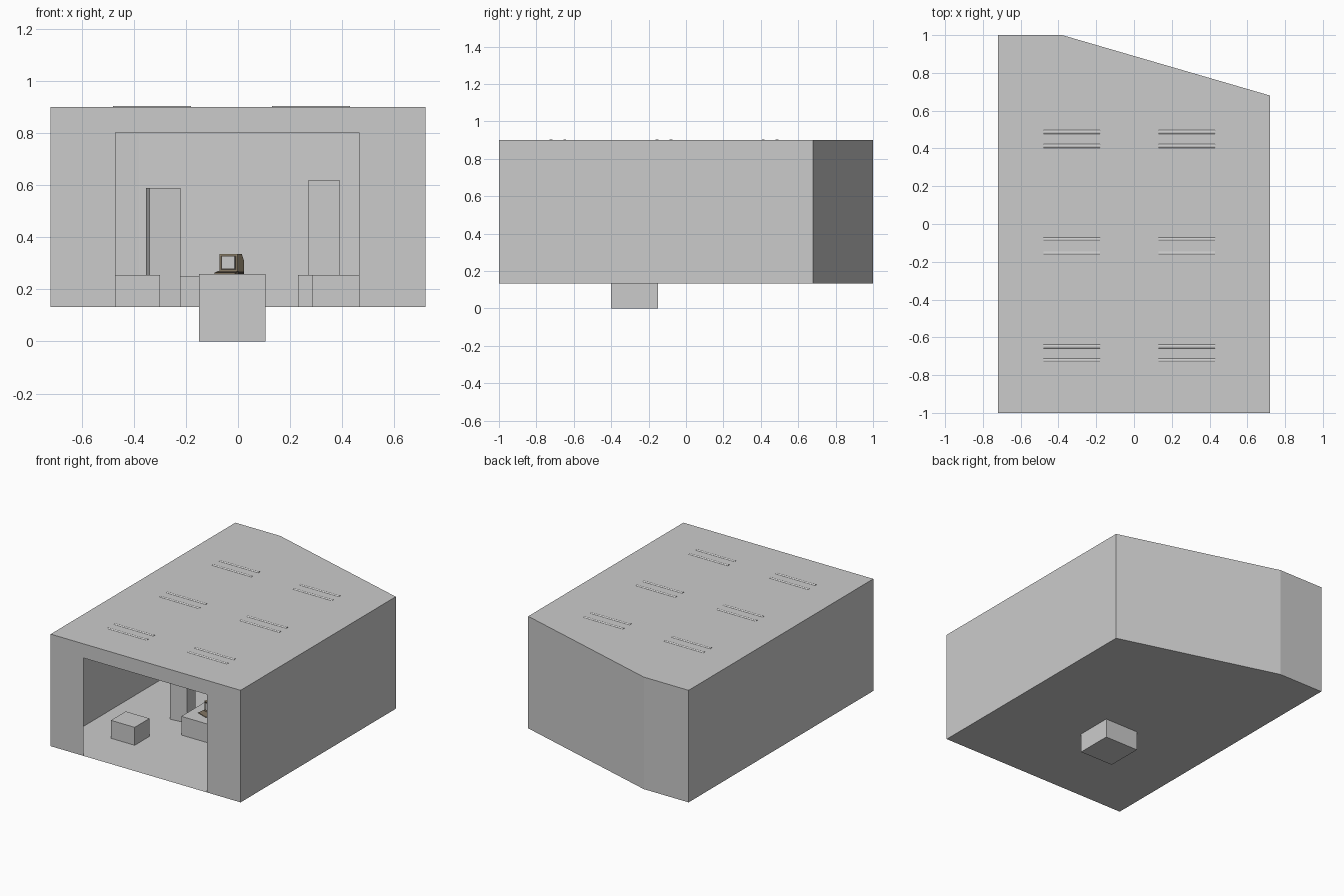
import bpy, bmesh, math
from mathutils import Matrix, Vector

if "Cube" in bpy.data.objects:
    bpy.data.objects.remove(bpy.data.objects["Cube"])


def mesh_object(name, verts, faces, color=None):
    me = bpy.data.meshes.new(name)
    me.from_pydata(verts, [], faces)
    me.update()
    ob = bpy.data.objects.new(name, me)
    bpy.context.collection.objects.link(ob)
    if color:
        mat = bpy.data.materials.new(name + "_paint")
        mat.diffuse_color = (*color, 1)
        mat.use_nodes = True
        mat.node_tree.nodes["Principled BSDF"].inputs["Base Color"].default_value = mat.diffuse_color
        me.materials.append(mat)
    return ob


def box(name, x, y, z, color=None, turn=0, matrix=None):
    """Box from (min, max) ranges, optionally turned about its own centre."""
    ob = mesh_object(name, [], [], color)
    bm = bmesh.new()
    size = [b - a for a, b in (x, y, z)]
    mid = Vector([(a + b) / 2 for a, b in (x, y, z)])
    m = Matrix.Translation(mid) @ Matrix.Rotation(math.radians(turn), 4, 'Z') @ Matrix.Diagonal((*size, 1))
    bmesh.ops.create_cube(bm, size=1, matrix=m)
    bm.to_mesh(ob.data)
    bm.free()
    if matrix:
        ob.matrix_world = matrix
    return ob


FLOOR, CEIL = 0.132, 0.90

# Thin room shell: plan outline extruded, front edge replaced by a doorway frame
plan = [(-0.72, -1), (0.72, -1), (0.72, 0.68), (-0.38, 1), (-0.72, 1)]
n = len(plan)
verts = [(x, y, z) for z in (FLOOR, CEIL) for x, y in plan]
faces = [tuple(reversed(range(n))), tuple(range(n, 2 * n))]
faces += [(i, (i + 1) % n, (i + 1) % n + n, i + n) for i in range(1, n)]
verts += [(x, -1, z) for x, z in ((-0.47, FLOOR), (-0.47, 0.803), (0.465, 0.803), (0.465, FLOOR))]
faces += [(0, 10, 11, 5), (5, 11, 12, 6), (6, 12, 13, 1)]
mesh_object("room_shell", verts, faces)

# Pedestals and columns
box("main_pedestal", (-0.15, 0.105), (-0.40, -0.15), (0, 0.26))
box("front_left_plinth", (-0.48, -0.30), (-0.69, -0.53), (FLOOR, 0.255))
box("left_column", (-0.347, -0.227), (-0.243, -0.135), (FLOOR, 0.59), turn=7)
box("rear_left_plinth", (-0.33, -0.10), (0.28, 0.48), (FLOOR, 0.252))
box("front_right_plinth", (0.285, 0.48), (-0.69, -0.53), (FLOOR, 0.255))
box("middle_right_plinth", (0.23, 0.43), (-0.26, -0.08), (FLOOR, 0.255))
box("right_column", (0.27, 0.39), (0.30, 0.42), (FLOOR, 0.62))

# Ceiling light tubes, in pairs, just breaking through the roof
for x in (-0.33, 0.28):
    for y in (-0.685, -0.118, 0.45):
        for dy in (-0.037, 0.037):
            bpy.ops.mesh.primitive_cylinder_add(vertices=16, radius=0.0145, depth=0.30,
                                                location=(x, y + dy, 0.8895),
                                                rotation=(0, math.pi / 2, 0))
            bpy.context.object.name = "ceiling_light_tube"
            bpy.ops.object.shade_smooth_by_angle()

# Small old desktop computer on the main pedestal, turned to the left
place = Matrix.Translation((-0.024, -0.24, 0.26)) @ Matrix.Rotation(math.radians(-20), 4, 'Z')
BEIGE, DARK = (0.42, 0.34, 0.22), (0.06, 0.05, 0.04)
profile = [(-0.035, 0.008), (0.035, 0.008), (0.035, 0.05), (0.012, 0.075), (-0.035, 0.075)]
k = len(profile)
case = mesh_object("computer_case",
                   [(x, y, z) for x in (-0.037, 0.037) for y, z in profile],
                   [tuple(reversed(range(k))), tuple(range(k, 2 * k))] +
                   [(i, (i + 1) % k, (i + 1) % k + k, i + k) for i in range(k)], BEIGE)
case.matrix_world = place
box("computer_base", (-0.037, 0.037), (-0.035, 0.035), (0, 0.008), DARK, matrix=place)
box("screen_bezel", (-0.032, 0.032), (-0.037, -0.034), (0.015, 0.071), DARK, matrix=place)
box("screen_glass", (-0.026, 0.026), (-0.038, -0.034), (0.021, 0.066), (0.6, 0.62, 0.6), matrix=place)
kb = mesh_object("keyboard",
                 [(x, y, z) for x in (-0.042, 0.042)
                  for y, z in ((-0.08, 0), (-0.04, 0), (-0.04, 0.010), (-0.08, 0.004))],
                 [(3, 2, 1, 0), (4, 5, 6, 7)] +
                 [(i, (i + 1) % 4, (i + 1) % 4 + 4, i + 4) for i in range(4)], (0.2, 0.16, 0.11))
kb.matrix_world = place
